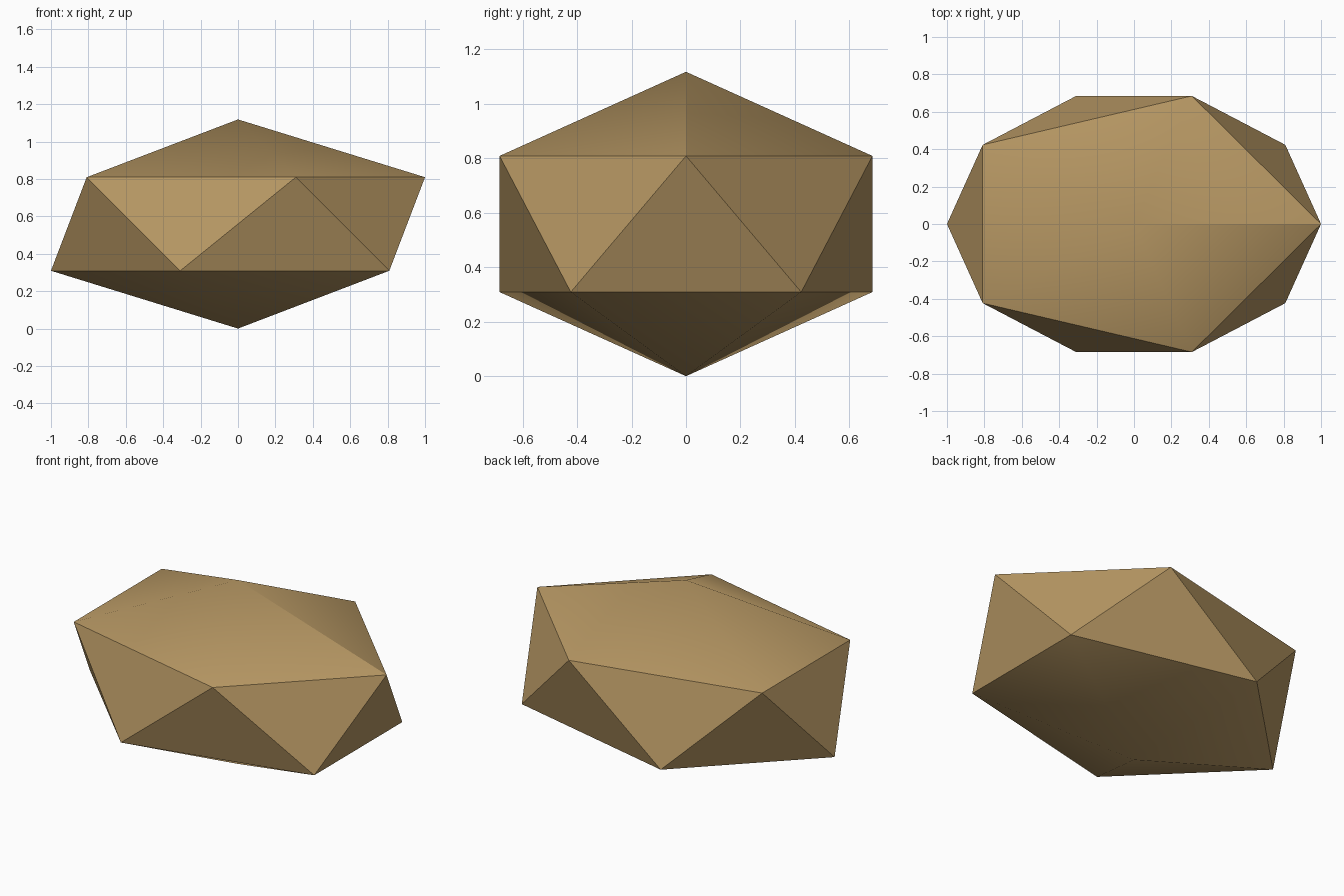
import bpy
import math

# Remove the default cube
cube = bpy.data.objects.get("Cube")
if cube:
    bpy.data.objects.remove(cube, do_unlink=True)

# Sandy stone material
COLOUR = (0.47, 0.31, 0.125, 1.0)
stone = bpy.data.materials.new("sandy_brown_stone")
stone.use_nodes = True
stone.diffuse_color = COLOUR
bsdf = next(n for n in stone.node_tree.nodes if n.type == "BSDF_PRINCIPLED")
bsdf.inputs["Base Color"].default_value = COLOUR
bsdf.inputs["Roughness"].default_value = 0.9

# Low-poly rock: a flattened twenty-sided solid, scaled so its length is 2
SIZE = math.sqrt(5) / 2
HALF_HEIGHT = SIZE * 0.5
bpy.ops.mesh.primitive_ico_sphere_add(subdivisions=1, radius=1)
rock = bpy.context.object
rock.name = rock.data.name = "rock"
rock.scale = (SIZE, SIZE * 0.72, HALF_HEIGHT)
rock.location = (0, 0, HALF_HEIGHT)
bpy.ops.object.transform_apply(location=True, rotation=False, scale=True)
rock.data.materials.append(stone)

# Soften the shallow edges of the caps and keep the steep ones crisp
bpy.ops.object.shade_smooth_by_angle(angle=math.radians(30))
